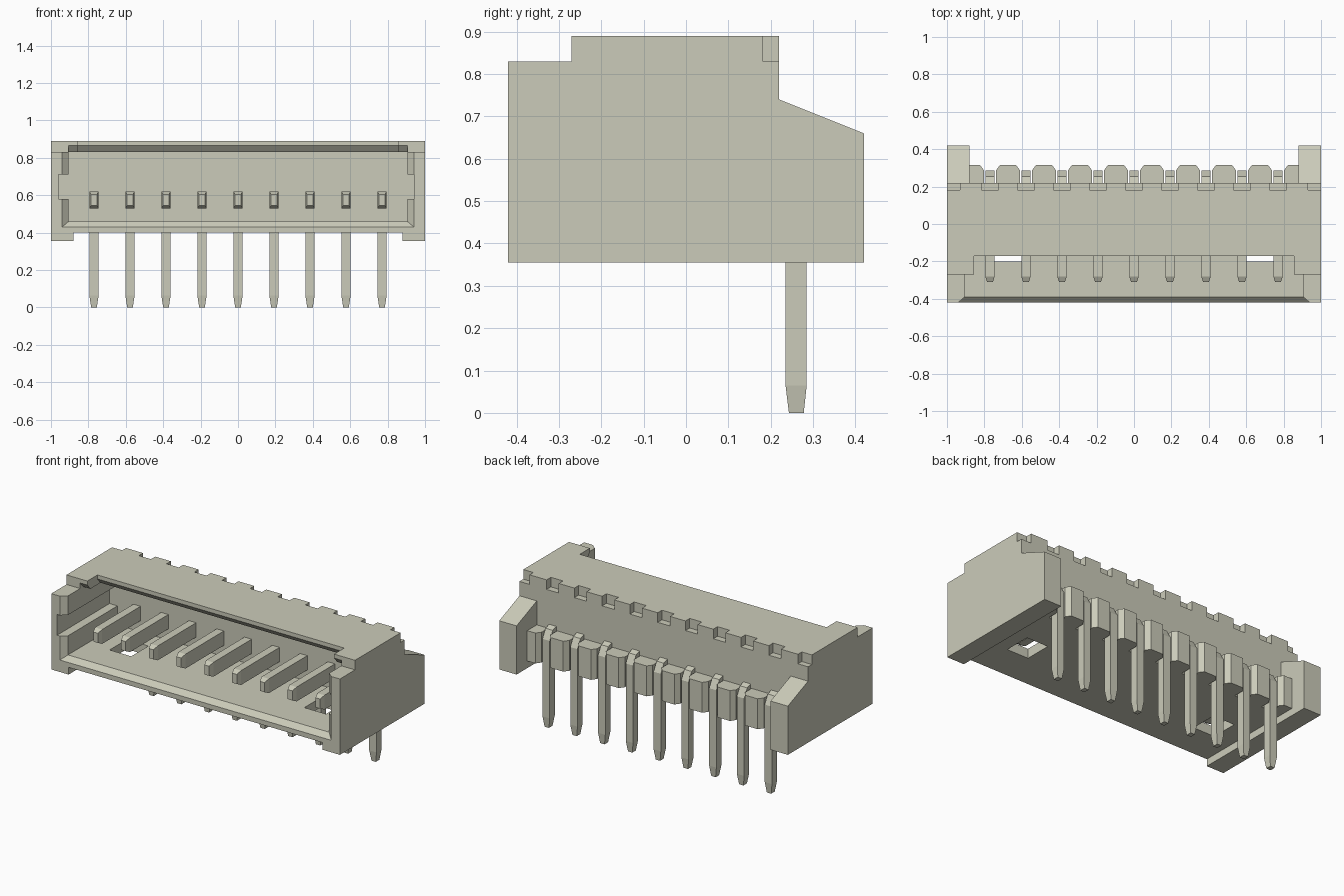
import bpy, bmesh

cube = bpy.data.objects.get("Cube")
if cube:
    bpy.data.objects.remove(cube, do_unlink=True)

mat = bpy.data.materials.new("warm_ivory_grey")
mat.use_nodes = True
COLOUR = (0.60, 0.60, 0.49, 1)
mat.diffuse_color = COLOUR
mat.node_tree.nodes["Principled BSDF"].inputs["Base Color"].default_value = COLOUR

PITCH = 0.1925
PIN_X = [(i - 4) * PITCH for i in range(9)]


def loft(name, loops):
    """Solid skinned through loops of equal length, capped at both ends."""
    bm = bmesh.new()
    rings = [[bm.verts.new(p) for p in loop] for loop in loops]
    n = len(rings[0])
    for a, b in zip(rings, rings[1:]):
        for i in range(n):
            j = (i + 1) % n
            bm.faces.new((a[i], a[j], b[j], b[i]))
    bm.faces.new(rings[0])
    bm.faces.new(rings[-1])
    bmesh.ops.recalc_face_normals(bm, faces=bm.faces)
    me = bpy.data.meshes.new(name)
    bm.to_mesh(me)
    bm.free()
    me.materials.append(mat)
    ob = bpy.data.objects.new(name, me)
    bpy.context.collection.objects.link(ob)
    return ob


def side_prism(name, profile, x0, x1):
    return loft(name, [[(x, y, z) for y, z in profile] for x in (x0, x1)])


def plan_prism(name, plan, z0, z1):
    return loft(name, [[(x, y, z) for x, y in plan] for z in (z0, z1)])


def box(x0, x1, y0, y1, z0, z1):
    return plan_prism("cutter", [(x0, y0), (x1, y0), (x1, y1), (x0, y1)], z0, z1)


# Housing: side outline across the full width
housing = side_prism("housing", [
    (-0.42, 0.355), (0.42, 0.355), (0.42, 0.66), (0.22, 0.74),
    (0.22, 0.89), (-0.27, 0.89), (-0.27, 0.83), (-0.42, 0.83)], -1, 1)

cutters = [
    box(-0.88, 0.88, 0.22, 0.6, 0.2, 1.0),          # gap between rear tabs
    box(-0.88, 0.88, -0.6, 0.6, 0.2, 0.40),         # gap between feet
    box(-0.905, 0.905, -0.6, 0.10, 0.46, 0.83),     # socket cavity
    box(-0.905, 0.905, -0.6, -0.27, 0.7, 1.0),      # open front of the roof
    box(-0.855, 0.855, -0.6, -0.17, 0.7, 1.0),      # roof cut-back
    box(-0.96, 0.94, -0.6, 0.10, 0.58, 0.71),       # side key slots
]
# Bevelled mouth of the socket
cutters.append(loft("cutter", [
    [(-w, y, z), (w, y, z), (w, y, 1.0), (-w, y, 1.0)]
    for w, y, z in ((0.975, -0.45, 0.40), (0.905, -0.39, 0.46))]))
# Bevel under the roof edge, centre and corners
for w, y in ((0.855, -0.17), (0.905, -0.27)):
    cutters.append(side_prism("cutter", [
        (y - 0.02, 0.80), (y - 0.02, 0.865), (y, 0.865), (y + 0.03, 0.83),
        (y + 0.03, 0.80)], -w, w))
# Floor windows and rear corner notches
for s in (-1, 1):
    a, b = sorted((s * 0.60, s * 0.75))
    cutters.append(box(a, b, -0.20, -0.03, 0.3, 0.5))
    a, b = sorted((s * 0.93, s * 1.1))
    cutters.append(box(a, b, 0.182, 0.3, 0.83, 1.0))
# Roof notches above each pin
for x in PIN_X:
    cutters.append(box(x - 0.042, x + 0.042, 0.178, 0.3, 0.83, 1.0))

bpy.context.view_layer.objects.active = housing
for c in cutters:
    c.hide_render = True
    m = housing.modifiers.new("cut", 'BOOLEAN')
    m.operation = 'DIFFERENCE'
    m.solver = 'EXACT'
    m.object = c
    bpy.ops.object.modifier_apply(modifier=m.name)
    bpy.data.objects.remove(c, do_unlink=True)

# Rear spacer blocks between the pins
edges = [-0.88] + [e for x in PIN_X for e in (x - 0.031, x + 0.031)] + [0.88]
for i in range(0, len(edges), 2):
    a, b = edges[i], edges[i + 1]
    ca = 0.0 if i == 0 else 0.022
    cb = 0.0 if i == len(edges) - 2 else 0.022
    plan = [(a, 0.21), (b, 0.21), (b, 0.285), (b - cb, 0.315),
            (a + ca, 0.315), (a, 0.285)]
    if ca == 0:
        plan[4:] = [(a, 0.315), (a, 0.26)]
    if cb == 0:
        plan[2:4] = [(b, 0.26), (b, 0.315)]
    plan_prism(f"rear_spacer_{i // 2 + 1}", plan, 0.40, 0.59)

# Bent contact pins: outer point, inner point, half width
PIN = [
    ((-0.31, 0.605), (-0.31, 0.545), 0.016),
    ((-0.28, 0.62), (-0.28, 0.53), 0.025),
    ((0.21, 0.62), (0.21, 0.53), 0.025),
    ((0.255, 0.605), (0.228, 0.525), 0.025),
    ((0.285, 0.55), (0.235, 0.50), 0.025),
    ((0.285, 0.065), (0.235, 0.065), 0.025),
    ((0.278, 0.0), (0.243, 0.0), 0.015),
]
for k, x in enumerate(PIN_X):
    loft(f"contact_pin_{k + 1}", [
        [(x - w, *o), (x + w, *o), (x + w, *i), (x - w, *i)] for o, i, w in PIN])
